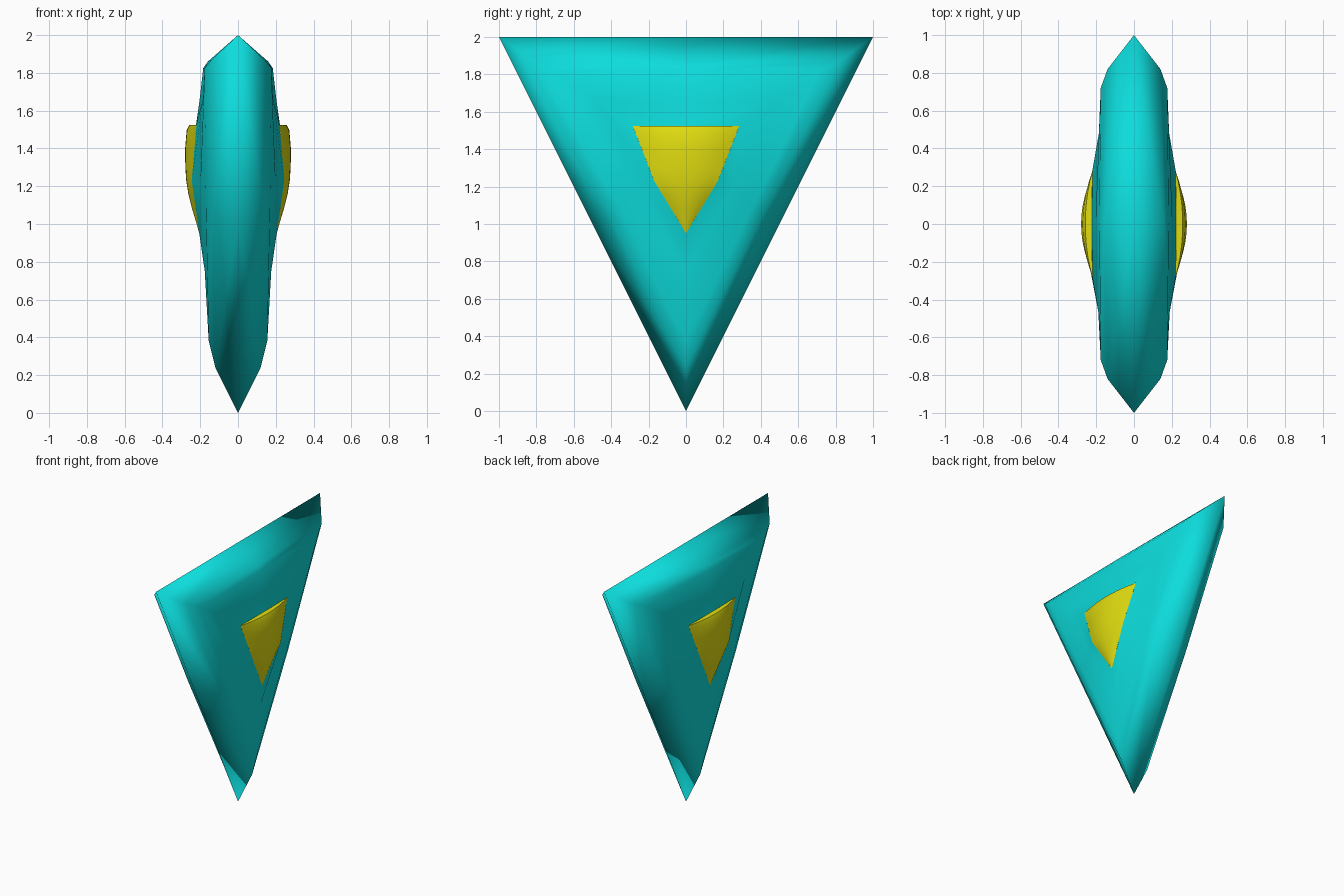
import bpy, bmesh

if "Cube" in bpy.data.objects:
    bpy.data.objects.remove(bpy.data.objects["Cube"])


def material(name, rgb):
    m = bpy.data.materials.new(name)
    m.diffuse_color = (*rgb, 1)
    m.use_nodes = True
    m.node_tree.nodes["Principled BSDF"].inputs["Base Color"].default_value = m.diffuse_color
    return m


teal = material("teal", (0.004, 0.72, 0.72))
yellow = material("yellow", (0.75, 0.72, 0.005))


def finish(name, bm, mat):
    """Weld, smooth and link a mesh as a named object."""
    bmesh.ops.remove_doubles(bm, verts=bm.verts, dist=0.0005)
    bmesh.ops.recalc_face_normals(bm, faces=bm.faces)
    for f in bm.faces:
        f.smooth = True
    me = bpy.data.meshes.new(name)
    bm.to_mesh(me)
    bm.free()
    me.materials.append(mat)
    ob = bpy.data.objects.new(name, me)
    bpy.context.collection.objects.link(ob)
    return ob


def ring(corner, top, side, apex):
    """Triangular loop of six (y, z, x) points, symmetric about y = 0."""
    flip = lambda p: (-p[0], p[1], p[2])
    return [corner, top, flip(corner), flip(side), apex, side]


# Body: nested triangular loops rising from the sharp rim to the badge outline
loops = [
    ring((1, 2, 0), (0, 2, 0), (.5, 1, 0), (0, 0, 0)),
    ring((.82, 1.87, .14), (0, 1.86, .16), (.41, 1.05, .14), (0, .24, .12)),
    ring((.72, 1.825, .176), (0, 1.825, .184), (.36, 1.10, .17), (0, .38, .155)),
    ring((.48, 1.66, .186), (0, 1.65, .204), (.25, 1.19, .20), (0, .75, .176)),
    ring((.285, 1.525, .22), (0, 1.525, .222), (.17, 1.23, .245), (0, .95, .205)),
]
bm = bmesh.new()
for s in (1, -1):
    rows = [[bm.verts.new((s * x, y, z)) for y, z, x in lp] for lp in loops]
    for a, b in zip(rows, rows[1:]):
        for i in range(6):
            j = (i + 1) % 6
            bm.faces.new((a[i], a[j], b[j], b[i]))
body = finish("triangular_body", bm, teal)

# Badges: domed panels lofted from rows of (z, half width, edge x, centre x)
profile = [
    (1.525, .285, .220, .222), (1.523, .284, .220, .258),
    (1.495, .273, .223, .272), (1.40, .236, .230, .280),
    (1.30, .197, .239, .279), (1.23, .170, .245, .274),
    (1.16, .128, .235, .263), (1.08, .079, .224, .243),
    (1.00, .030, .212, .219), (.95, 0, .205, .205),
]
N = 10
for s, name in ((1, "right_badge"), (-1, "left_badge")):
    bm = bmesh.new()
    rows = []
    for z, w, edge, mid in profile:
        row = []
        for k in range(N + 1):
            t = 2 * k / N - 1
            x = edge + (mid - edge) * (1 - t * t)
            row.append(bm.verts.new((s * x, t * w, z)))
        rows.append(row)
    for a, b in zip(rows, rows[1:]):
        for k in range(N):
            bm.faces.new((a[k], a[k + 1], b[k + 1], b[k]))
    bmesh.ops.remove_doubles(bm, verts=bm.verts, dist=0.0005)
    ob = finish(name, bm, yellow)
    # Open panel: make sure it faces outward, with a crisp upper ledge
    if sum(p.normal.x * p.area for p in ob.data.polygons) * s < 0:
        ob.data.flip_normals()
    bpy.context.view_layer.objects.active = ob
    ob.select_set(True)
    bpy.ops.object.shade_smooth_by_angle(angle=0.8)
    ob.select_set(False)
